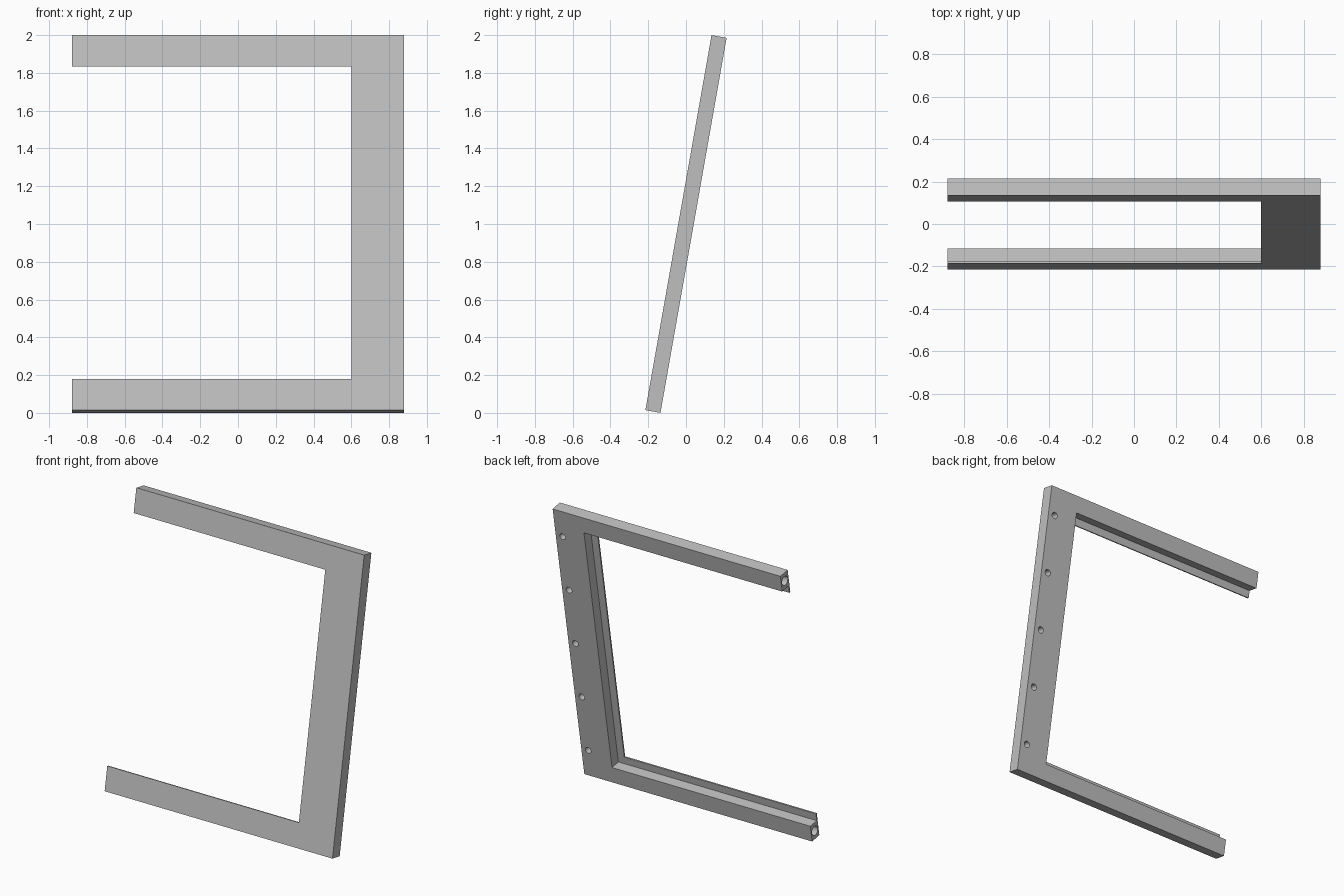
import bpy, bmesh, math
from mathutils import Matrix, Vector

if "Cube" in bpy.data.objects:
    bpy.data.objects.remove(bpy.data.objects["Cube"])

TILT = math.radians(10)
HALF_W, HALF_L, THICK = 0.88, 1.008, 0.081   # half width, half length, depth
ARM, INNER_X = 0.168, 0.6                    # arm height, inner edge of the post
STEP, LIP = 0.052, 0.01                      # rebate width, front lip thickness

grey = bpy.data.materials.new("plain grey")
grey.use_nodes = True
colour = (0.52, 0.52, 0.52, 1)
grey.diffuse_color = colour
grey.node_tree.nodes["Principled BSDF"].inputs["Base Color"].default_value = colour


def make_object(name, bm):
    bmesh.ops.recalc_face_normals(bm, faces=bm.faces)
    mesh = bpy.data.meshes.new(name)
    bm.to_mesh(mesh)
    bm.free()
    mesh.materials.append(grey)
    obj = bpy.data.objects.new(name, mesh)
    bpy.context.collection.objects.link(obj)
    return obj


def add_box(bm, low, high):
    low, high = Vector(low), Vector(high)
    size = Matrix.Diagonal((*(high - low), 1))
    bmesh.ops.create_cube(bm, size=1, matrix=Matrix.Translation((low + high) / 2) @ size)


def add_bore(bm, centre, radius, length, axis):
    turn = Matrix.Rotation(math.pi / 2, 4, axis)
    bmesh.ops.create_cone(bm, cap_ends=True, segments=32, radius1=radius, radius2=radius,
                          depth=length, matrix=Matrix.Translation(centre) @ turn)


# C-shaped slab: one post and two arms
inner_z = HALF_L - ARM
outline = [(-HALF_W, HALF_L), (HALF_W, HALF_L), (HALF_W, -HALF_L), (-HALF_W, -HALF_L),
           (-HALF_W, -inner_z), (INNER_X, -inner_z), (INNER_X, inner_z), (-HALF_W, inner_z)]
bm = bmesh.new()
face = bm.faces.new([bm.verts.new((x, -THICK / 2, z)) for x, z in outline])
extruded = bmesh.ops.extrude_face_region(bm, geom=[face], use_keep_orig=True)["geom"]
bmesh.ops.translate(bm, vec=(0, THICK, 0),
                    verts=[v for v in extruded if isinstance(v, bmesh.types.BMVert)])
frame = make_object("frame", bm)

# Cutter: rebate behind the opening, screw holes in the post, sockets in the arm ends
bm = bmesh.new()
cut_z = inner_z + STEP
add_box(bm, (-1, -THICK / 2 + LIP, -cut_z), (INNER_X + STEP, 0.1, cut_z))
for i in range(-2, 3):
    add_bore(bm, (HALF_W - 0.053, THICK / 2, i * 0.406), 0.022, 0.11, 'X')
for side in (-1, 1):
    add_bore(bm, (-HALF_W, 0, side * (HALF_L - (ARM - STEP) / 2)), 0.032, 0.6, 'Y')
cutter = make_object("cutter", bm)
cutter.hide_render = True

cut = frame.modifiers.new("cut", 'BOOLEAN')
cut.operation, cut.solver, cut.object = 'DIFFERENCE', 'EXACT', cutter

# Bake the cut, then lean the frame back
bpy.context.view_layer.update()
baked = bpy.data.meshes.new_from_object(frame.evaluated_get(bpy.context.evaluated_depsgraph_get()))
frame.modifiers.clear()
frame.data = baked
bpy.data.objects.remove(cutter)
baked.transform(Matrix.Translation((0, 0, 1)) @ Matrix.Rotation(-TILT, 4, 'X'))

bpy.ops.object.select_all(action='DESELECT')
frame.select_set(True)
bpy.context.view_layer.objects.active = frame
bpy.ops.object.shade_smooth_by_angle(angle=math.radians(30))
